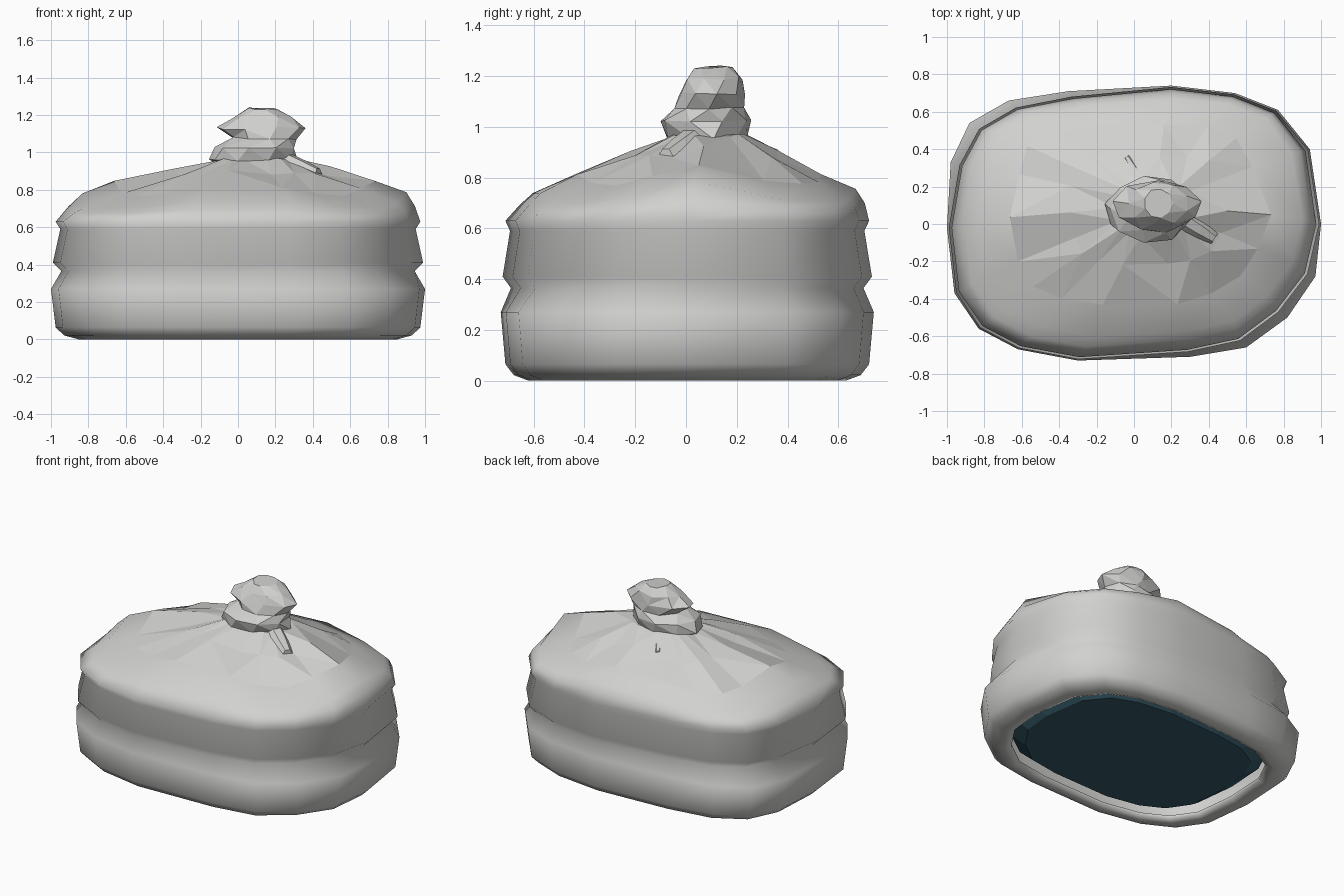
import bpy, bmesh, math, random
from mathutils import Vector

if "Cube" in bpy.data.objects:
    bpy.data.objects.remove(bpy.data.objects["Cube"])

random.seed(4)


def material(name, rgb):
    m = bpy.data.materials.new(name)
    m.diffuse_color = (*rgb, 1)
    m.use_nodes = True
    m.node_tree.nodes["Principled BSDF"].inputs["Base Color"].default_value = m.diffuse_color
    return m


CLOTH = material("cloth grey", (0.64, 0.64, 0.625))
TEAL = material("dark teal", (0.035, 0.105, 0.14))

# Rounded footprint of the wrapped bundle, counter-clockwise
OUTLINE = [(1, 0), (.94, .4), (.77, .61), (.54, .7), (.2, .74), (-.35, .71),
           (-.67, .66), (-.88, .54), (-.98, .33), (-1, -.02), (-.96, -.37),
           (-.83, -.56), (-.62, -.67), (-.3, -.73), (.3, -.71), (.6, -.66),
           (.82, -.5), (.97, -.28)]


def loft(name, rings, mat, cap_start=False, cap_end=True, smooth_below=-1):
    """Skin a stack of closed rings; faces under smooth_below are smooth."""
    bm = bmesh.new()
    stack = [[bm.verts.new(p) for p in ring] for ring in rings]
    n = len(rings[0])
    for k, (a, b) in enumerate(zip(stack, stack[1:])):
        for i in range(n):
            j = (i + 1) % n
            f = bm.faces.new((a[i], a[j], b[j], b[i]))
            f.smooth = k < smooth_below
    if cap_start:
        bm.faces.new(stack[0][::-1])
    if cap_end:
        bm.faces.new(stack[-1])
    rough = [f for f in bm.faces if not f.smooth and len(f.verts) == 4]
    bmesh.ops.triangulate(bm, faces=rough)
    me = bpy.data.meshes.new(name)
    bm.to_mesh(me)
    bm.free()
    me.materials.append(mat)
    ob = bpy.data.objects.new(name, me)
    bpy.context.collection.objects.link(ob)
    return ob


def footprint(scale, z, cx=0, cy=0, jit=0, droop=0, skew=0):
    """Scaled outline; droop lowers the corners, skew pulls two of them in."""
    ring = []
    for x, y in OUTLINE:
        u, v = x, y / .73
        corner = 2 * u * v / (u * u + v * v)
        k = scale * (1 + random.uniform(-jit, jit)) * (1 - skew * max(0, -corner))
        dz = random.uniform(-jit, jit) * 0.17 - droop * abs(corner)
        ring.append((x * k + cx, y * k + cy, z + dz))
    return ring


# Cloth wrap: open lip underneath, two bulging bands, gathered roof
body = [footprint(s, z) for s, z in [
    (.80, .035), (.80, .015), (.85, 0), (.93, .022), (.975, .065), (1, .27)]]
body += [footprint(s, z, skew=.05) for s, z in [
    (.945, .365), (.99, .41), (.95, .59), (.975, .63)]]
body += [footprint(.925, .715, .02, .02, 0, .04, .05),
         footprint(.865, .787, .035, .03, .01, .085, .05),
         footprint(.67, .85, .03, .05, .05, .075, .03),
         footprint(.42, .915, .06, .07, .08, .04),
         footprint(.2, .965, .10, .09, .05)]
loft("cloth_wrap", body, CLOTH, smooth_below=12)

# Box held inside, with a chamfered underside
loft("inner_box", [footprint(.71, .038), footprint(.80, .10), footprint(.80, .62)],
     TEAL, cap_start=True)


# Twisted knot on top
def knot_ring(z, cx, cy, rx, ry, phase, n=9):
    ring = []
    for i in range(n):
        a = math.tau * (i + phase) / n
        k = random.uniform(.96, 1.05)
        ring.append((cx + rx * k * math.cos(a), cy + ry * k * math.sin(a),
                     z + random.uniform(-.008, .008)))
    return ring


KNOT = [(.93, .10, .09, .18, .12), (.96, .08, .08, .235, .16),
        (1.025, .09, .08, .22, .185), (1.075, .14, .09, .17, .14),
        (1.13, .125, .10, .245, .13), (1.19, .13, .11, .16, .115),
        (1.235, .13, .11, .075, .08)]
loft("knot", [knot_ring(*r, phase=.25 * (i % 3)) for i, r in enumerate(KNOT)], CLOTH)


# Pulled folds that run from the knot down onto the roof
def fold(name, start, end, width, height):
    s, e = Vector(start), Vector(end)
    side = (e - s).cross(Vector((0, 0, 1))).normalized()
    up = Vector((0, 0, height))
    rings = []
    for p, k in ((s, 1), (s.lerp(e, .6), .9), (e, .6)):
        rings.append([p - side * width * k - up, p + side * width * k - up,
                      p + side * width * .4 * k + up * k,
                      p - side * width * .4 * k + up * k])
    loft(name, rings, CLOTH, cap_start=True)


fold("right_fold", (.24, .04, .985), (.43, -.08, .90), .065, .022)
fold("back_fold", (.06, .2, .955), (-.04, .36, .90), .035, .015)
